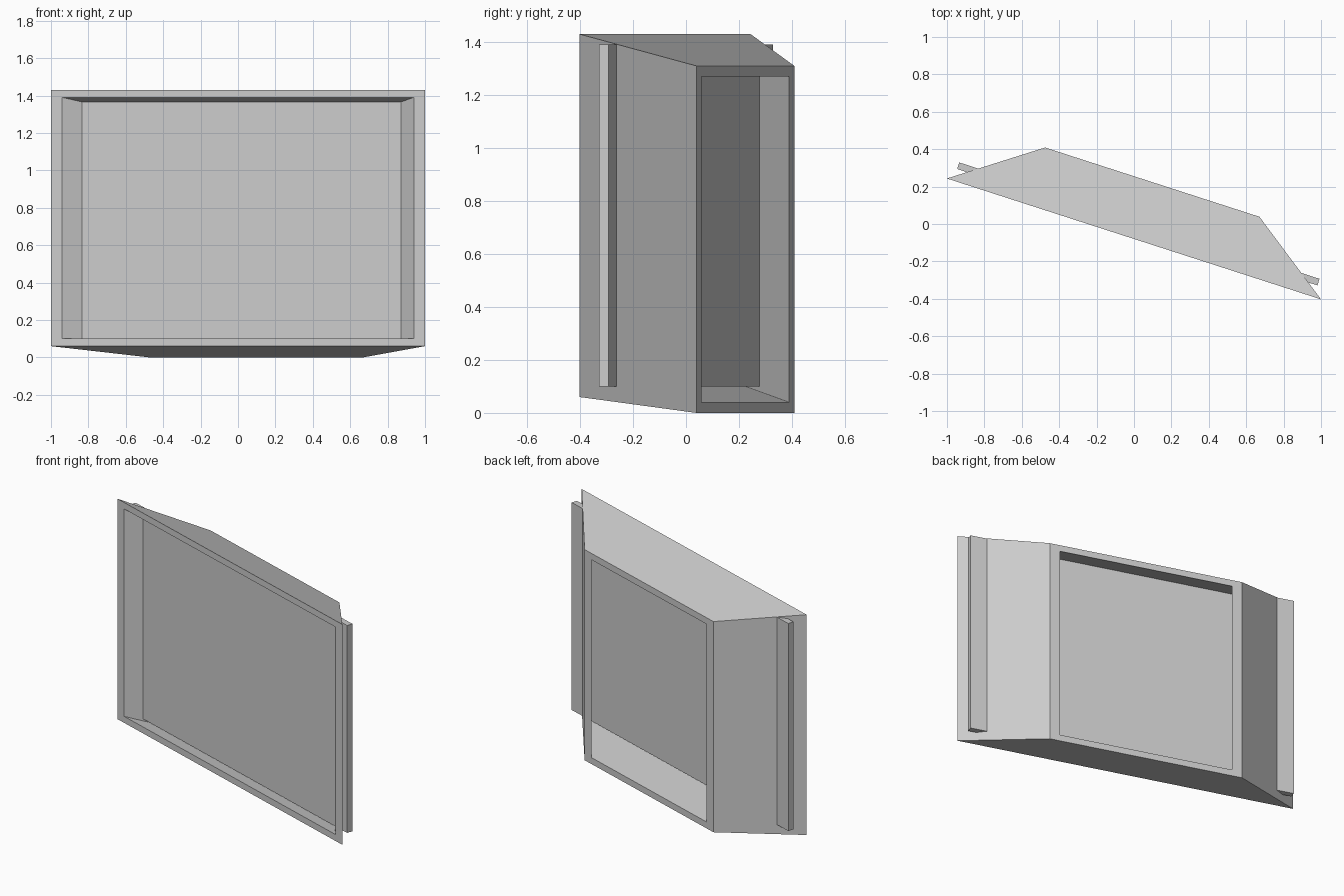
import bpy, bmesh, math
from mathutils import Matrix

cube = bpy.data.objects.get("Cube")
if cube:
    bpy.data.objects.remove(cube, do_unlink=True)

grey = bpy.data.materials.new("plain grey")
grey.use_nodes = True
colour = (0.6, 0.6, 0.6, 1)
grey.diffuse_color = colour
grey.node_tree.nodes["Principled BSDF"].inputs["Base Color"].default_value = colour

TURN = Matrix.Rotation(math.radians(-17.9), 4, 'Z')
FRONT, BACK = -0.076, 0.243
SIDE_WALL, TOP_WALL = 0.063, 0.04


def finish(bm, name):
    bmesh.ops.recalc_face_normals(bm, faces=bm.faces)
    mesh = bpy.data.meshes.new(name)
    bm.to_mesh(mesh)
    bm.free()
    mesh.materials.append(grey)
    obj = bpy.data.objects.new(name, mesh)
    obj.matrix_world = TURN
    bpy.context.collection.objects.link(obj)


def rectangle(bm, y, left, right, low, high, inset=False):
    dx, dz = (SIDE_WALL, TOP_WALL) if inset else (0, 0)
    corners = [(left + dx, low + dz), (right - dx, low + dz),
               (right - dx, high - dz), (left + dx, high - dz)]
    return [bm.verts.new((x, y, z)) for x, z in corners]


# Tapered open housing: outer and inner walls joined by flat rims
bm = bmesh.new()
front = (FRONT, -1.027, 1.075, 0.06, 1.43)
back = (BACK, -0.578, 0.626, 0.0, 1.31)
rings = [rectangle(bm, *front), rectangle(bm, *back),
         rectangle(bm, *back, inset=True), rectangle(bm, *front, inset=True)]
for i, ring in enumerate(rings):
    following = rings[(i + 1) % 4]
    for j in range(4):
        k = (j + 1) % 4
        bm.faces.new((ring[j], ring[k], following[k], following[j]))
finish(bm, "tapered_housing")

# Flat panel passing through both side walls
bm = bmesh.new()
size = (-0.99, 1.034, 0.1, 1.39)
near = rectangle(bm, -0.011, *size)
far = rectangle(bm, 0.026, *size)
bm.faces.new(near)
bm.faces.new(far)
for j in range(4):
    k = (j + 1) % 4
    bm.faces.new((near[j], near[k], far[k], far[j]))
finish(bm, "inner_panel")
